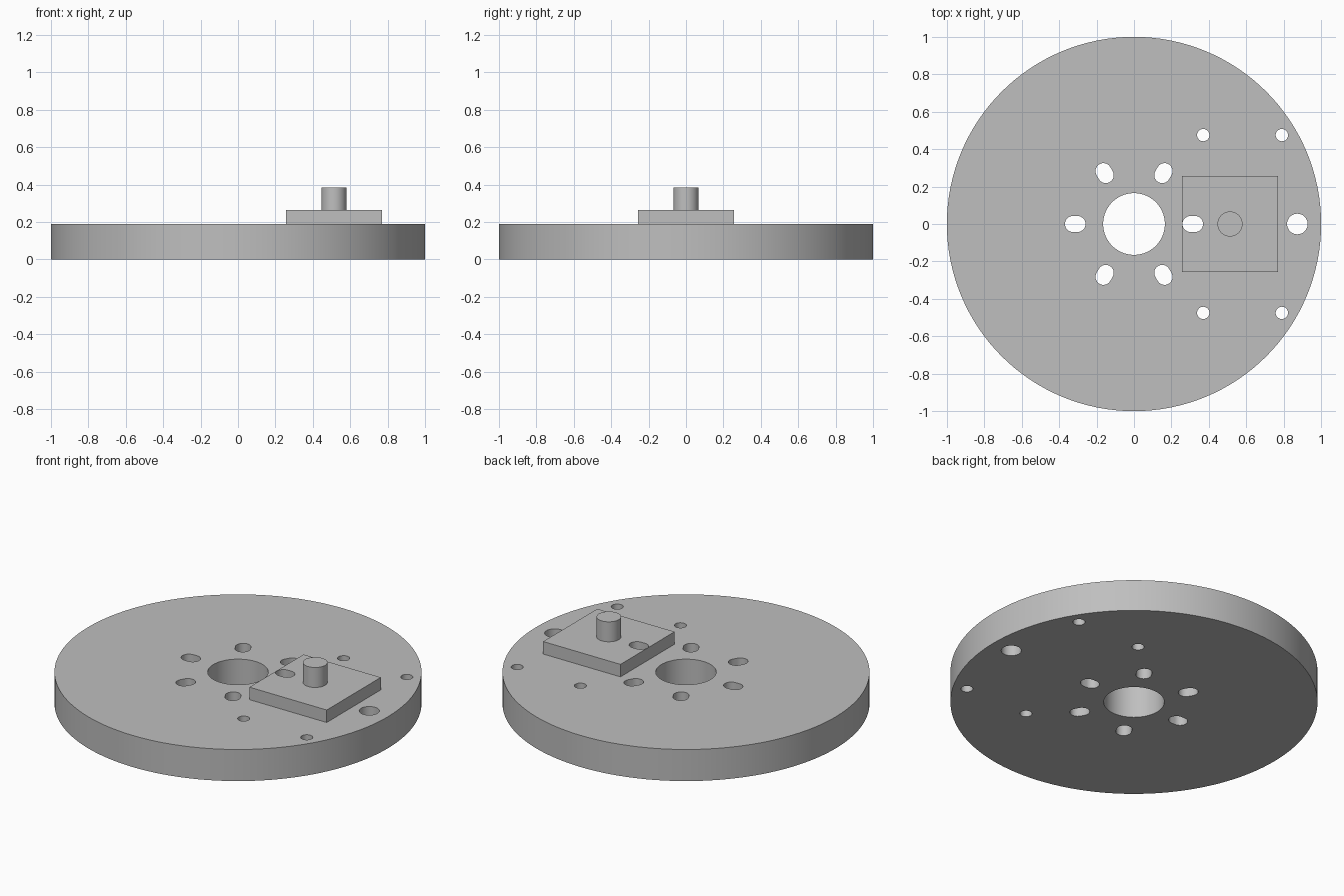
import bpy, bmesh, math

if "Cube" in bpy.data.objects:
    bpy.data.objects.remove(bpy.data.objects["Cube"])

T = 0.19                      # disc thickness
PLATE_TOP, PEG_TOP = 0.265, 0.385
PLATE_X, PLATE_HALF = 0.513, 0.257

grey = bpy.data.materials.new("plain grey")
grey.diffuse_color = (0.52, 0.52, 0.52, 1)
grey.use_nodes = True
grey.node_tree.nodes["Principled BSDF"].inputs["Base Color"].default_value = grey.diffuse_color


def prism(name, outline, z0, z1):
    """Extrude a closed xy outline from z0 to z1."""
    bm = bmesh.new()
    base = bm.faces.new([bm.verts.new((x, y, z0)) for x, y in outline])
    top = bmesh.ops.extrude_face_region(bm, geom=[base])["geom"]
    for v in top:
        if isinstance(v, bmesh.types.BMVert):
            v.co.z = z1
    bmesh.ops.recalc_face_normals(bm, faces=bm.faces)
    mesh = bpy.data.meshes.new(name)
    bm.to_mesh(mesh)
    bm.free()
    obj = bpy.data.objects.new(name, mesh)
    bpy.context.collection.objects.link(obj)
    mesh.materials.append(grey)
    return obj


def circle(x, y, r, n=48):
    return [(x + r * math.cos(2 * math.pi * i / n),
             y + r * math.sin(2 * math.pi * i / n)) for i in range(n)]


def slot(dist, half, r, angle, n=16):
    """Rounded slot pointing outward from the centre."""
    pts = []
    for side in (1, -1):
        for i in range(n + 1):
            a = -math.pi / 2 + math.pi * i / n
            pts.append((dist + side * (half + r * math.cos(a)), side * r * math.sin(a)))
    c, s = math.cos(angle), math.sin(angle)
    return [(x * c - y * s, x * s + y * c) for x, y in pts]


# Main parts
disc = prism("disc", circle(0, 0, 1, 128), 0, T)
a, b, h = PLATE_X - PLATE_HALF, PLATE_X + PLATE_HALF, PLATE_HALF
plate = prism("square_plate", [(a, -h), (b, -h), (b, h), (a, h)], T, PLATE_TOP)
peg = prism("peg", circle(PLATE_X, 0, 0.067), PLATE_TOP, PEG_TOP)

# Holes: centre bore, outer hole, four small bolt holes, ring of six slots
holes = [circle(0, 0, 0.165, 64), circle(0.873, 0, 0.055)]
holes += [circle(x, y, 0.033, 32) for x in (0.37, 0.79) for y in (0.475, -0.475)]
holes += [slot(0.314, 0.0125, 0.0425, k * math.pi / 3) for k in range(6)]
cutters = [prism("hole_cutter", o, -0.1, 0.33) for o in holes]


def cut(obj, tool):
    mod = obj.modifiers.new("hole", "BOOLEAN")
    mod.operation, mod.solver, mod.object = "DIFFERENCE", "EXACT", tool
    bpy.context.view_layer.objects.active = obj
    bpy.ops.object.modifier_apply(modifier=mod.name)


for c in cutters:
    cut(disc, c)
cut(plate, cutters[6])        # the slot on the +x side also passes through the plate
for c in cutters:
    bpy.data.objects.remove(c)

# Smooth round walls, keep sharp rims
for obj in (disc, plate, peg):
    bpy.ops.object.select_all(action="DESELECT")
    obj.select_set(True)
    bpy.context.view_layer.objects.active = obj
    bpy.ops.object.shade_smooth_by_angle(angle=math.radians(30))
